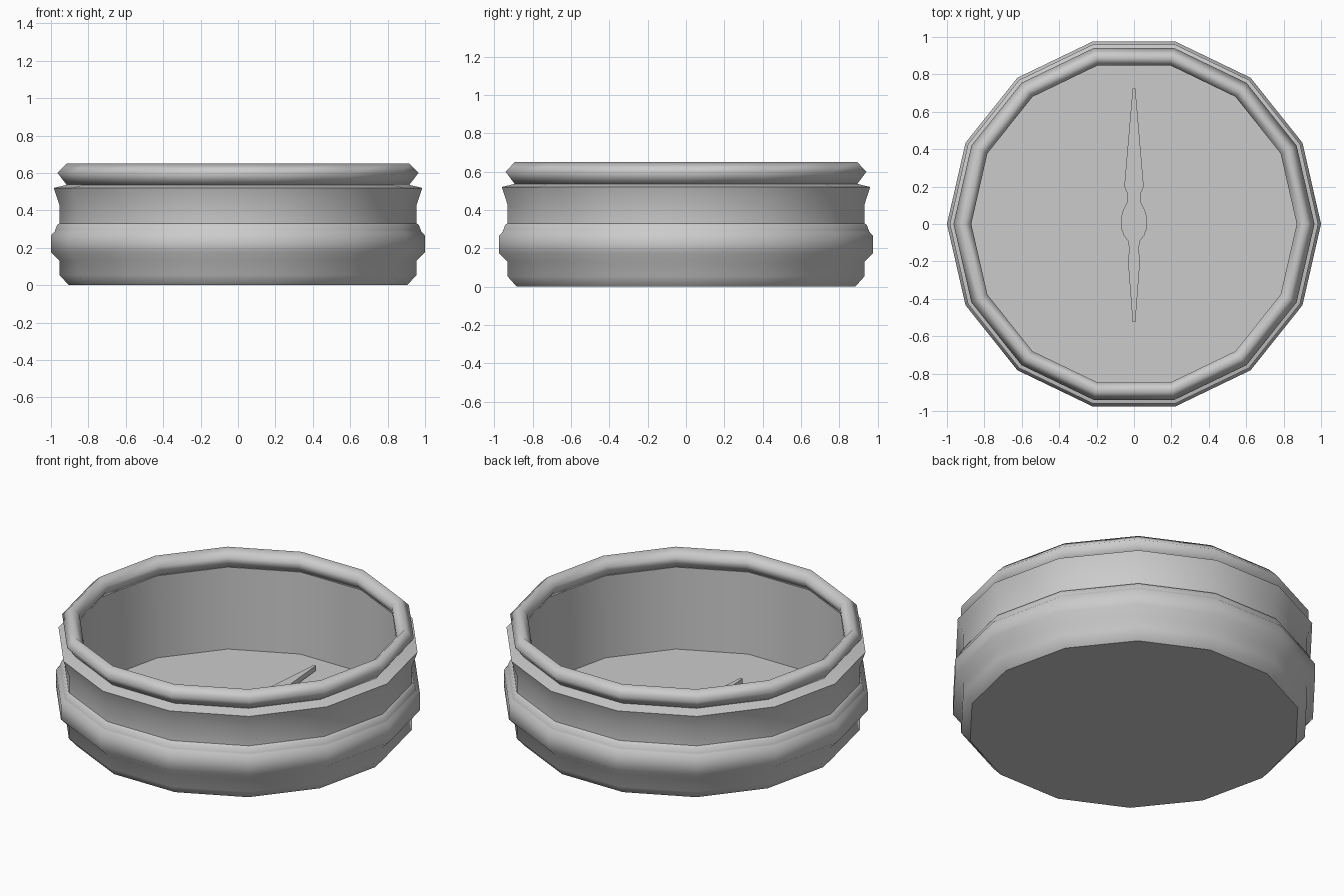
import bpy, bmesh, math

cube = bpy.data.objects.get("Cube")
if cube:
    bpy.data.objects.remove(cube)

SIDES = 14

grey = bpy.data.materials.new("plain grey")
grey.use_nodes = True
colour = (0.6, 0.6, 0.6, 1)
grey.diffuse_color = colour
grey.node_tree.nodes["Principled BSDF"].inputs["Base Color"].default_value = colour


def finish(name, bm, angle):
    """Turn a bmesh into a named object, smooth below the given angle."""
    bmesh.ops.recalc_face_normals(bm, faces=bm.faces)
    mesh = bpy.data.meshes.new(name)
    bm.to_mesh(mesh)
    bm.free()
    mesh.materials.append(grey)
    obj = bpy.data.objects.new(name, mesh)
    bpy.context.collection.objects.link(obj)
    bpy.ops.object.select_all(action='DESELECT')
    obj.select_set(True)
    bpy.context.view_layer.objects.active = obj
    bpy.ops.object.shade_smooth_by_angle(angle=math.radians(angle))
    return obj


def lathe(name, profile, caps=False, closed=False, angle=50):
    """Revolve (radius, height) points; optionally cap both ends or close the loop."""
    bm = bmesh.new()
    rings = []
    for r, z in profile:
        rings.append([bm.verts.new((r * math.cos(math.tau * i / SIDES),
                                    r * math.sin(math.tau * i / SIDES), z))
                      for i in range(SIDES)])
    pairs = list(zip(rings, rings[1:]))
    if closed:
        pairs.append((rings[-1], rings[0]))
    for a, b in pairs:
        for i in range(SIDES):
            j = (i + 1) % SIDES
            bm.faces.new((a[i], a[j], b[j], b[i]))
    if caps:
        for ring in (rings[0], rings[-1]):
            bm.faces.new(ring)
            # keep flat ends crisp
    return finish(name, bm, angle)


def plate(name, outline, z0, z1):
    """Extrude a flat outline between two heights."""
    bm = bmesh.new()
    face = bm.faces.new([bm.verts.new((x, y, z0)) for x, y in outline])
    out = bmesh.ops.extrude_face_region(bm, geom=[face])
    for v in out["geom"]:
        if isinstance(v, bmesh.types.BMVert):
            v.co.z = z1
    return finish(name, bm, 30)


# Hollow case: outer wall with its bands, then down the inner wall to the floor
lathe("case", [(0.905, 0), (0.955, 0.055), (0.955, 0.13), (1, 0.175), (1, 0.265),
               (0.98, 0.287), (0.977, 0.295), (0.967, 0.322), (0.955, 0.33),
               (0.955, 0.43), (0.985, 0.52), (0.9, 0.54), (0.89, 0.05)],
      caps=True, angle=44.9)

# Rounded rim around the opening
lathe("rim", [(0.965, 0.6), (0.915, 0.65), (0.87, 0.605), (0.87, 0.575), (0.9, 0.535),
              (0.915, 0.535)], closed=True, angle=95)

# Needle lying on the floor, mirrored about its long axis
half = [(0.007, 0.725), (0.052, 0.2), (0.034, 0.16), (0.034, 0.12), (0.058, 0.075),
        (0.07, 0.03), (0.07, -0.02), (0.055, -0.06), (0.033, -0.09), (0.025, -0.13),
        (0.032, -0.2), (0.007, -0.525)]
plate("needle", half + [(-x, y) for x, y in reversed(half)], 0.06, 0.09)

# Pivot pin through the needle
plate("pivot_pin", [(0.016 * math.cos(math.tau * i / 10), 0.016 * math.sin(math.tau * i / 10))
                    for i in range(10)], 0.05, 0.095)
